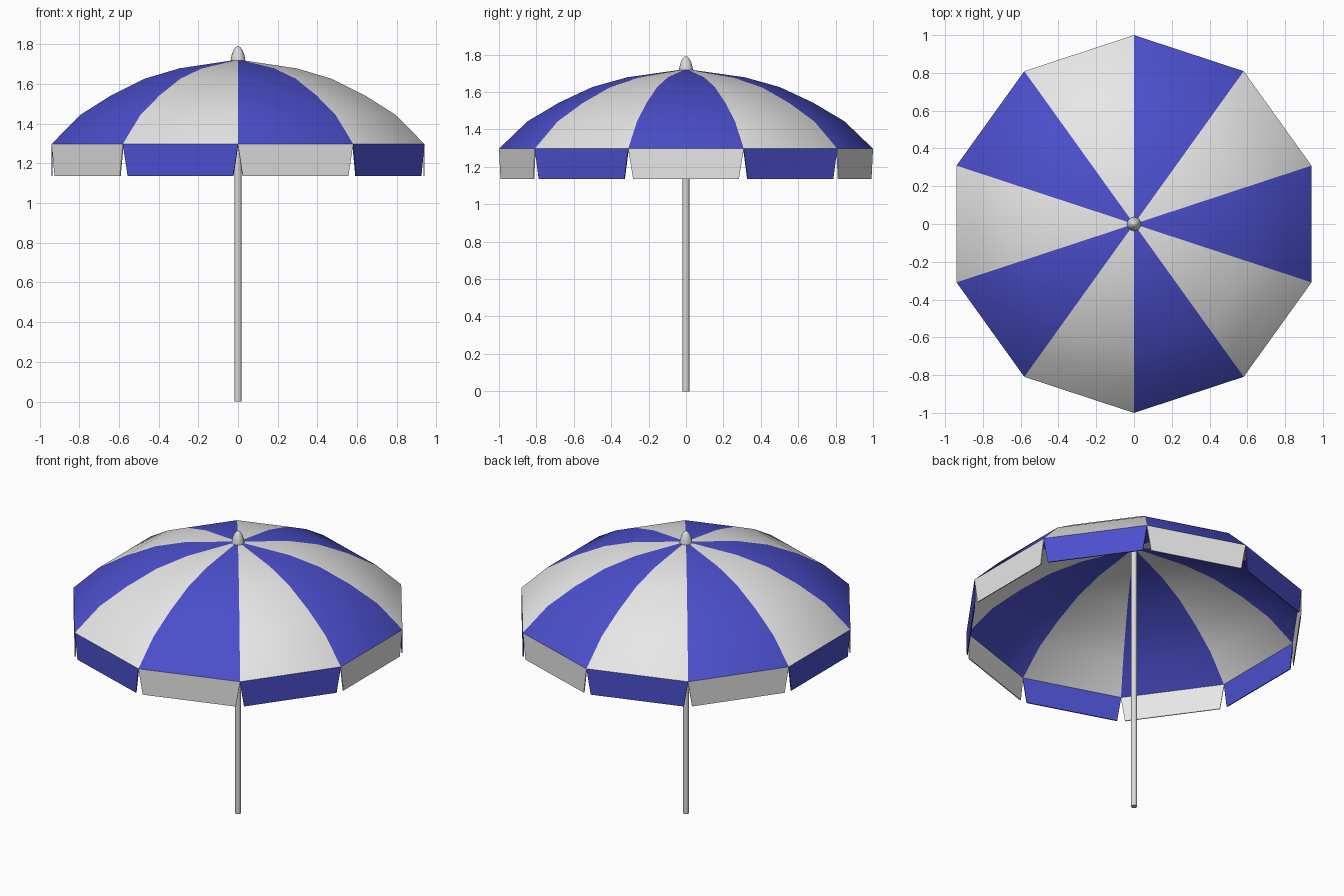
import bpy, math

if "Cube" in bpy.data.objects:
    bpy.data.objects.remove(bpy.data.objects["Cube"])

SIDES = 10
X_SCALE = 0.988          # canopy is very slightly narrower across x
RIM_Z, HEM_Z = 1.297, 1.136


def material(name, rgb):
    m = bpy.data.materials.new(name)
    m.diffuse_color = (*rgb, 1)
    m.use_nodes = True
    m.node_tree.nodes["Principled BSDF"].inputs["Base Color"].default_value = m.diffuse_color
    return m


white = material("white_cloth", (0.8, 0.8, 0.8))
blue = material("blue_cloth", (0.07, 0.078, 0.6))
metal = material("light_grey_metal", (0.7, 0.7, 0.7))


def make(name, verts, faces, mats, indices=None, thickness=0, smooth=None):
    me = bpy.data.meshes.new(name)
    me.from_pydata(verts, [], faces)
    for m in mats:
        me.materials.append(m)
    if indices:
        for p, i in zip(me.polygons, indices):
            p.material_index = i
    ob = bpy.data.objects.new(name, me)
    bpy.context.collection.objects.link(ob)
    bpy.ops.object.select_all(action='DESELECT')
    ob.select_set(True)
    bpy.context.view_layer.objects.active = ob
    if thickness:
        mod = ob.modifiers.new("thickness", 'SOLIDIFY')
        mod.thickness = thickness
        mod.offset = -1
        bpy.ops.object.modifier_apply(modifier=mod.name)
    if smooth:
        bpy.ops.object.shade_smooth_by_angle(angle=math.radians(smooth))
    return ob


def rim(k, r, z):
    a = math.radians(-18 + 36 * k)
    return (r * math.cos(a) * X_SCALE, r * math.sin(a), z)


def lathe(name, profile, n, mat):
    """Closed round part; a profile of (radius, z) going upward."""
    verts, faces = [], []
    for r, z in profile:
        for k in range(n):
            a = 2 * math.pi * k / n
            verts.append((r * math.cos(a), r * math.sin(a), z))
    for j in range(len(profile) - 1):
        for k in range(n):
            k2 = (k + 1) % n
            faces.append((j*n + k, j*n + k2, (j+1)*n + k2, (j+1)*n + k))
    faces.append(tuple(reversed(range(n))))
    faces.append(tuple(range((len(profile) - 1) * n, len(profile) * n)))
    return make(name, verts, faces, [mat], smooth=50)


# Domed canopy: ten gores, alternating blue and white
profile = [(1.0, RIM_Z), (0.848, 1.443), (0.68, 1.543), (0.5, 1.627), (0.313, 1.679)]
verts = [rim(k, r, z) for r, z in profile for k in range(SIDES)]
apex = len(verts)
verts.append((0, 0, 1.723))
faces, idx = [], []
for k in range(SIDES):
    k2 = (k + 1) % SIDES
    for j in range(len(profile) - 1):
        a, b = j * SIDES, (j + 1) * SIDES
        faces.append((a + k, a + k2, b + k2, b + k))
        idx.append(k % 2)
    top = (len(profile) - 1) * SIDES
    faces.append((top + k, top + k2, apex))
    idx.append(k % 2)
make("canopy", verts, faces, [blue, white], idx, 0.006, 50)

# Hanging valance flaps, tapered, in the opposite colours
verts, faces, idx = [], [], []
for k in range(SIDES):
    t = 0.042
    i = len(verts)
    verts += [rim(k, 1, RIM_Z), rim(k + 1, 1, RIM_Z)]
    p, q = rim(k, 1, HEM_Z), rim(k + 1, 1, HEM_Z)
    mix = lambda u: tuple(a + (b - a) * u for a, b in zip(p, q))
    verts += [mix(1 - t), mix(t)]
    faces.append((i + 3, i + 2, i + 1, i))
    idx.append(1 - k % 2)
make("valance", verts, faces, [blue, white], idx, 0.006)

# Pole and bullet-shaped finial
lathe("pole", [(0.0178, 0), (0.0178, 1.715)], 16, metal)
lathe("finial", [(0.037, 1.715), (0.036, 1.728), (0.031, 1.75), (0.023, 1.77),
                 (0.013, 1.785), (0.003, 1.791)], 16, metal)
